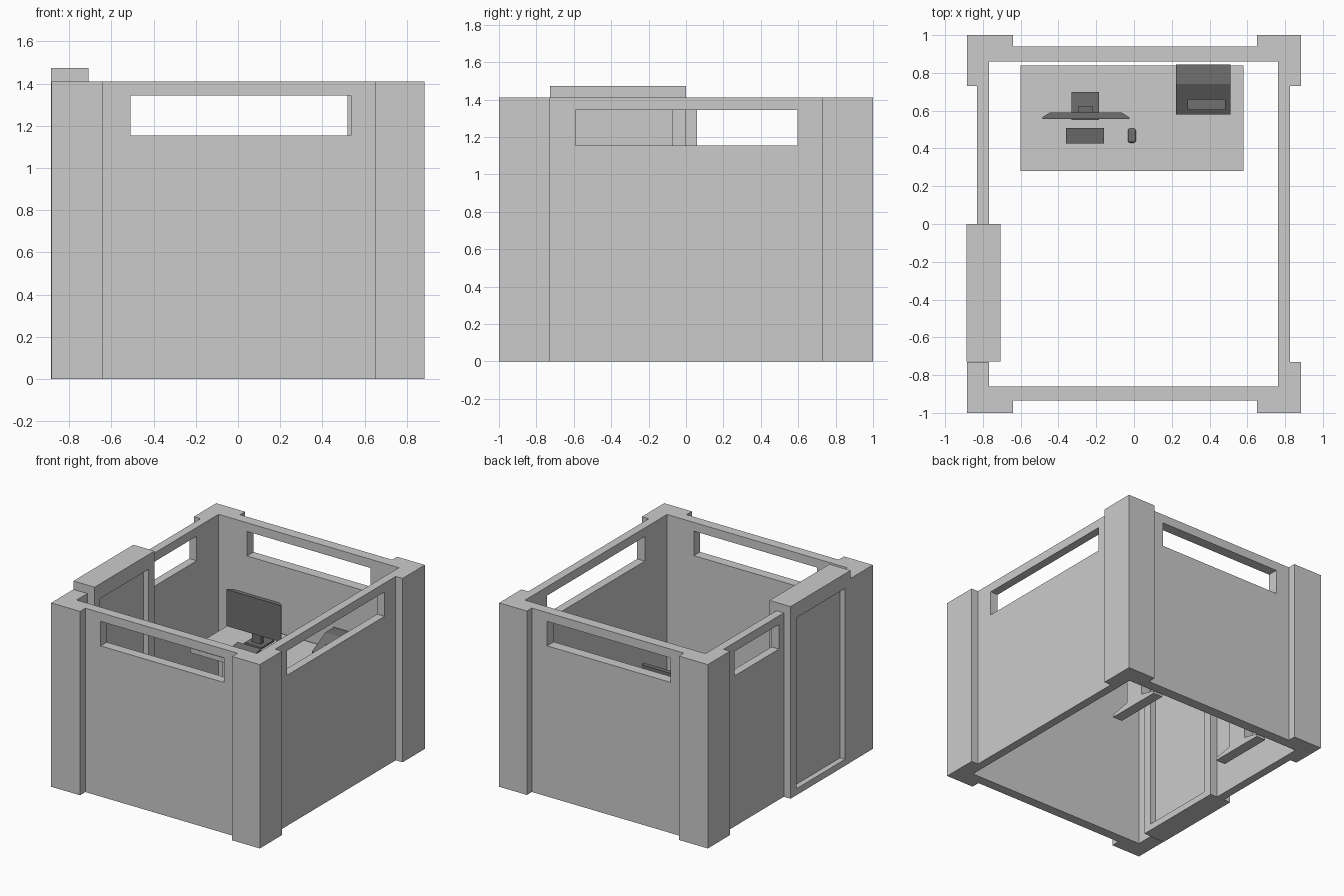
import bpy, bmesh, math
from mathutils import Vector

if "Cube" in bpy.data.objects:
    bpy.data.objects.remove(bpy.data.objects["Cube"])


def mat(name, v):
    m = bpy.data.materials.new(name)
    m.diffuse_color = (v, v, v, 1)
    m.use_nodes = True
    m.node_tree.nodes["Principled BSDF"].inputs["Base Color"].default_value = m.diffuse_color
    return m


DESK = mat("desk_grey", 0.55)
DARK = mat("dark_plastic", 0.16)


def finish(name, bm, m=None):
    bmesh.ops.recalc_face_normals(bm, faces=bm.faces)
    me = bpy.data.meshes.new(name)
    bm.to_mesh(me)
    bm.free()
    ob = bpy.data.objects.new(name, me)
    bpy.context.collection.objects.link(ob)
    if m:
        me.materials.append(m)
    return ob


def extrude(bm, faces, vec):
    r = bmesh.ops.extrude_face_region(bm, geom=faces)
    vs = [v for v in r["geom"] if isinstance(v, bmesh.types.BMVert)]
    bmesh.ops.translate(bm, verts=vs, vec=vec)


def prism(name, pts, vec, m=None):
    bm = bmesh.new()
    f = bm.faces.new([bm.verts.new(p) for p in pts])
    extrude(bm, [f], Vector(vec))
    return finish(name, bm, m)


def box(name, x0, x1, y0, y1, z0, z1, m=None):
    return prism(name, [(x0, y0, z0), (x1, y0, z0), (x1, y1, z0), (x0, y1, z0)],
                 (0, 0, z1 - z0), m)


def holed_slab(name, axis, d0, d1, outer, hole):
    """Upright slab with a rectangular opening; rects are (a0, a1, z0, z1)."""
    bm = bmesh.new()

    def ring(r):
        a0, a1, z0, z1 = r
        c = [(a0, z0), (a1, z0), (a1, z1), (a0, z1)]
        return [bm.verts.new((a, d0, z) if axis == "x" else (d0, a, z)) for a, z in c]

    o, h = ring(outer), ring(hole)
    fs = [bm.faces.new((o[i], o[(i + 1) % 4], h[(i + 1) % 4], h[i])) for i in range(4)]
    extrude(bm, fs, Vector((0, d1 - d0, 0) if axis == "x" else (d1 - d0, 0, 0)))
    return finish(name, bm)


H = 1.41
# Walls with window openings
holed_slab("front_wall", "x", -0.935, -0.86, (-0.64, 0.65, 0, H), (-0.51, 0.535, 1.155, 1.343))
holed_slab("back_wall", "x", 0.86, 0.94, (-0.64, 0.65, 0, H), (-0.525, 0.52, 1.155, 1.343))
holed_slab("right_wall", "y", 0.763, 0.827, (-0.73, 0.73, 0, H), (-0.59, 0.595, 1.155, 1.343))
holed_slab("left_wall", "y", -0.83, -0.767, (0, 0.73, 0, H), (0.06, 0.595, 1.155, 1.343))

# L-shaped corner columns
for sx, ex, ix in ((-1, 0.64, 0.767), (1, 0.65, 0.763)):
    for sy in (-1, 1):
        prof = [(0.885, 1), (ex, 1), (ex, 0.86), (ix, 0.86), (ix, 0.73), (0.885, 0.73)]
        name = ("left" if sx < 0 else "right") + ("_front" if sy < 0 else "_back") + "_column"
        prism(name, [(sx * x, sy * y, 0) for x, y in prof], (0, 0, H))

# Door frame and recessed panel
holed_slab("door_frame", "y", -0.887, -0.708, (-0.727, 0, 0, 1.473), (-0.66, -0.073, 0.05, 1.36))
box("door_panel", -0.845, -0.75, -0.66, -0.073, 0.05, 1.36)

# Desk top and T-shaped legs
TOP = 0.65
box("desk_top", -0.6, 0.58, 0.28, 0.84, TOP - 0.035, TOP, DESK)
for side, x in (("left", -0.51), ("right", 0.44)):
    foot = [(0.39, 0), (0.835, 0), (0.835, 0.02), (0.70, 0.05), (0.54, 0.05), (0.39, 0.02)]
    prism(side + "_desk_foot", [(x, y, z) for y, z in foot], (0.08, 0, 0), DESK)
    box(side + "_desk_post", x, x + 0.08, 0.54, 0.70, 0.05, TOP - 0.035, DESK)

# Monitor with tapered back, neck and base
mon = [(-0.485, 0.555), (-0.025, 0.555), (-0.025, 0.565), (-0.065, 0.59), (-0.445, 0.59), (-0.485, 0.565)]
prism("monitor_screen", [(x, y, 0.745) for x, y in mon], (0, 0, 0.28), DARK)
box("monitor_neck", -0.295, -0.22, 0.59, 0.625, TOP + 0.012, 0.88, DARK)
box("monitor_base", -0.33, -0.185, 0.55, 0.70, TOP, TOP + 0.012, DARK)

# Keyboard: wedge, higher at the back
key = [(0.425, TOP), (0.508, TOP), (0.508, TOP + 0.025), (0.425, TOP + 0.012)]
prism("keyboard", [(-0.36, y, z) for y, z in key], (0.2, 0, 0), DARK)

# Mouse: rounded block
mouse = box("mouse", -0.032, 0.01, 0.43, 0.505, TOP, TOP + 0.025, DARK)
bv = mouse.modifiers.new("round", "BEVEL")
bv.width = 0.011
bv.segments = 3

# Printer with sloped front and paper slot
pr = [(0.58, TOP), (0.845, TOP), (0.845, 0.815), (0.74, 0.815), (0.58, 0.73)]
printer = prism("printer", [(0.222, y, z) for y, z in pr], (0.288, 0, 0), DARK)
cutter = box("printer_slot_cutter", 0.285, 0.483, 0.605, 0.66, 0.725, 0.85)
cutter.hide_render = True
cutter.hide_viewport = True
bo = printer.modifiers.new("slot", "BOOLEAN")
bo.operation = "DIFFERENCE"
bo.solver = "EXACT"
bo.object = cutter
